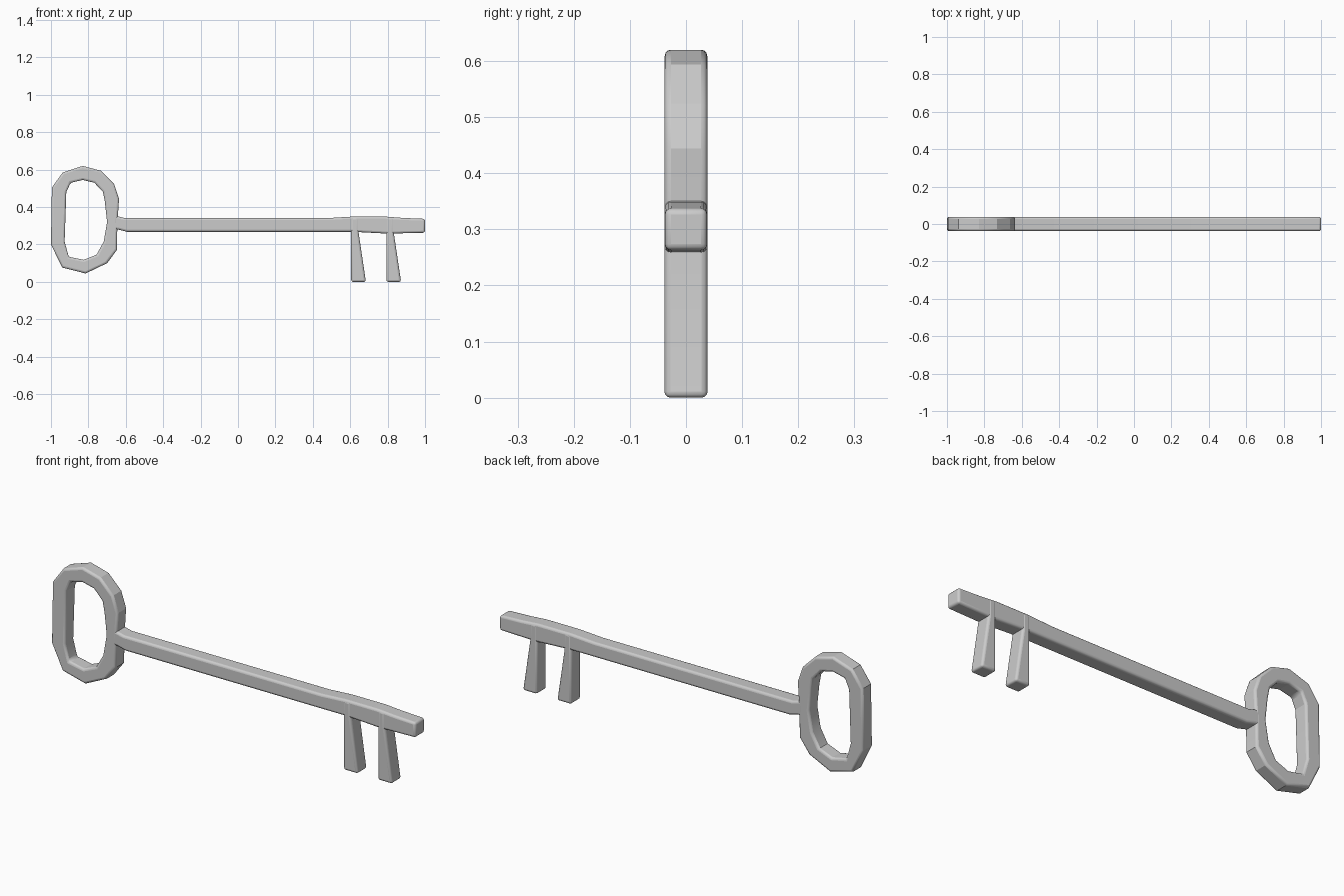
import bpy, bmesh

if "Cube" in bpy.data.objects:
    bpy.data.objects.remove(bpy.data.objects["Cube"])


def finish(name, bm, width=0.011):
    # Clean normals, round the hard edges, smooth the rounded corners
    bmesh.ops.recalc_face_normals(bm, faces=bm.faces)
    me = bpy.data.meshes.new(name)
    bm.to_mesh(me)
    bm.free()
    ob = bpy.data.objects.new(name, me)
    bpy.context.collection.objects.link(ob)
    bev = ob.modifiers.new("Rounding", "BEVEL")
    bev.width = width
    bev.segments = 3
    bev.limit_method = "ANGLE"
    bev.angle_limit = 0.9
    bpy.ops.object.select_all(action="DESELECT")
    ob.select_set(True)
    bpy.context.view_layer.objects.active = ob
    bpy.ops.object.shade_smooth_by_angle(angle=0.38)
    return ob


def plate(name, outline, half):
    # Side profile (x, z) extruded through y
    bm = bmesh.new()
    f = bm.faces.new([bm.verts.new((x, -half, z)) for x, z in outline])
    ext = bmesh.ops.extrude_face_region(bm, geom=[f])
    verts = [v for v in ext["geom"] if isinstance(v, bmesh.types.BMVert)]
    bmesh.ops.translate(bm, verts=verts, vec=(0, 2 * half, 0))
    return finish(name, bm)


# Faceted ring handle: matching outer and inner outlines
outer = [(-0.83, 0.62), (-0.733, 0.594), (-0.663, 0.524), (-0.636, 0.444),
         (-0.645, 0.31), (-0.647, 0.171), (-0.70, 0.10), (-0.815, 0.045),
         (-0.94, 0.077), (-1.0, 0.20), (-0.995, 0.505), (-0.937, 0.585)]
inner = [(-0.83, 0.545), (-0.768, 0.53), (-0.722, 0.481), (-0.712, 0.43),
         (-0.70, 0.32), (-0.718, 0.215), (-0.757, 0.145), (-0.825, 0.118),
         (-0.905, 0.134), (-0.927, 0.215), (-0.918, 0.48), (-0.895, 0.53)]
H = 0.038
bm = bmesh.new()
rows = [[bm.verts.new((x, y, z)) for x, z in pts]
        for pts, y in ((outer, -H), (outer, H), (inner, H), (inner, -H))]
n = len(outer)
for r in range(4):
    a, b = rows[r], rows[(r + 1) % 4]
    for i in range(n):
        j = (i + 1) % n
        bm.faces.new((a[i], a[j], b[j], b[i]))
finish("ring_handle", bm)

# Long square shaft, flared at the handle and slightly swollen over the teeth
plate("shaft", [(-0.68, 0.355), (-0.64, 0.35), (-0.605, 0.341), (0.48, 0.341),
                (0.61, 0.349), (0.79, 0.349), (0.88, 0.342), (1.0, 0.337),
                (1.0, 0.263), (0.80, 0.258), (0.61, 0.268), (-0.595, 0.268),
                (-0.64, 0.28), (-0.68, 0.28)], 0.0375)

# Two wedge teeth, wider towards the bottom
for i, x in enumerate((0.605, 0.793)):
    plate(f"tooth_{i + 1}", [(x, 0), (x + 0.079, 0), (x + 0.04, 0.262),
                             (x + 0.04, 0.345), (x, 0.345)], 0.0385)
